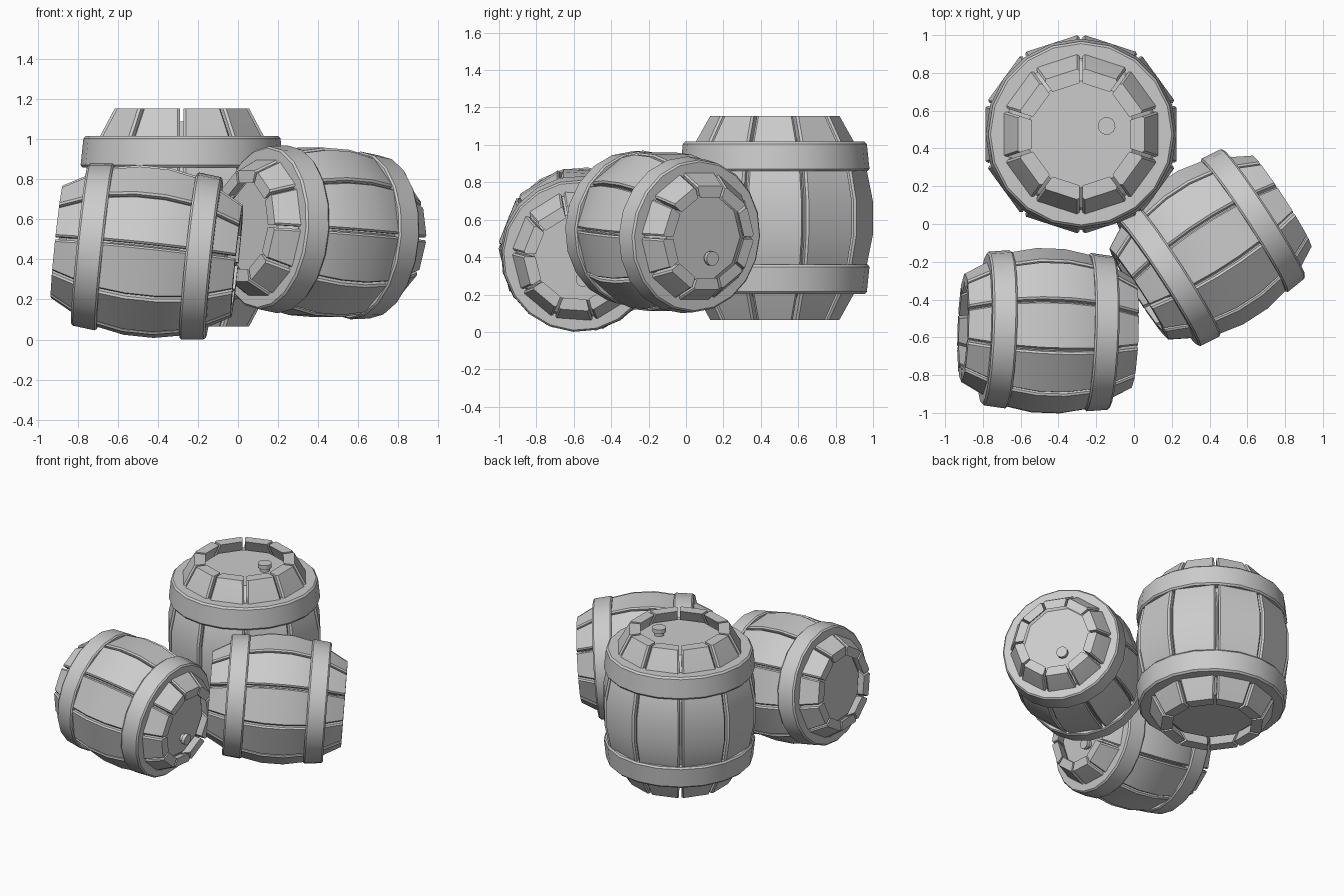
import bpy, bmesh, math
from mathutils import Vector, Matrix

if "Cube" in bpy.data.objects:
    bpy.data.objects.remove(bpy.data.objects["Cube"])

STAVES = 10
HALF = math.pi / STAVES
# stave profile along the barrel axis: (height from middle, flat-to-axis radius)
UPPER = [(0.09, 0.505), (0.25, 0.475), (0.40, 0.412), (0.545, 0.335)]
PROFILE = [(-z, r) for z, r in reversed(UPPER)] + UPPER


def loft(bm, rings, closed=False):
    """Skin a list of equal-length point rings; cap the ends unless closed."""
    rows = [[bm.verts.new(p) for p in ring] for ring in rings]
    n = len(rows[0])
    pairs = list(zip(rows, rows[1:])) + ([(rows[-1], rows[0])] if closed else [])
    for a, b in pairs:
        for i in range(n):
            j = (i + 1) % n
            bm.faces.new((a[i], a[j], b[j], b[i]))
    if not closed:
        bm.faces.new(rows[0])
        bm.faces.new(rows[-1])


def circle(r, z, n, cx=0.0, phase=0.0):
    return [(cx + r * math.cos(phase + 2 * math.pi * i / n),
             r * math.sin(phase + 2 * math.pi * i / n), z) for i in range(n)]


def finish(name, bm, matrix):
    bmesh.ops.recalc_face_normals(bm, faces=bm.faces)
    me = bpy.data.meshes.new(name)
    bm.to_mesh(me)
    bm.free()
    ob = bpy.data.objects.new(name, me)
    bpy.context.collection.objects.link(ob)
    ob.matrix_world = matrix
    bpy.context.view_layer.objects.active = ob
    ob.select_set(True)
    bpy.ops.object.shade_smooth_by_angle(angle=math.radians(27))
    ob.select_set(False)
    return ob


def barrel(name, center, axis, bung_dir, scale):
    # local z runs along the barrel, local x points at the bung
    z = Vector(axis).normalized()
    b = Vector(bung_dir)
    x = (b - z * b.dot(z)).normalized()
    y = z.cross(x)
    m = (Matrix.Translation(center) @ Matrix((x, y, z)).transposed().to_4x4()
         @ Matrix.Scale(scale, 4))

    # staves with chamfered long edges and open grooves between them
    bm = bmesh.new()
    for k in range(STAVES):
        rot = Matrix.Rotation(HALF * (2 * k + 1), 4, 'Z')
        rings = []
        for h, r in PROFILE:
            t = math.tan(HALF)
            inner, edge = r - 0.075, r - 0.013
            sect = [(inner, inner * t - 0.009), (edge, edge * t - 0.009),
                    (r, r * t - 0.022)]
            pts = sect + [(u, -v) for u, v in reversed(sect)]
            rings.append([rot @ Vector((u, v, h)) for u, v in pts])
        loft(bm, rings)
    finish(name + "_staves", bm, m)

    # inner lining that closes the grooves and forms both recessed heads
    bm = bmesh.new()
    lining = PROFILE[1:-1]
    ends = [(-0.48, 0.315)] + lining + [(0.48, 0.315)]
    loft(bm, [circle((r - 0.045) / math.cos(HALF), h, STAVES) for h, r in ends])
    finish(name + "_heads", bm, m)

    # two tapered hoops
    bm = bmesh.new()
    for s in (1, -1):
        sect = [(0.43, 0.25), (0.497, 0.25), (0.506, 0.262), (0.492, 0.395),
                (0.48, 0.407), (0.40, 0.407)]
        loft(bm, [circle(r, s * h, 20) for r, h in sect], closed=True)
    finish(name + "_hoops", bm, m)

    # bung with a wider cap
    bm = bmesh.new()
    loft(bm, [circle(r, h, 12, 0.142) for r, h in
              ((0.034, 0.47), (0.034, 0.505), (0.047, 0.505), (0.047, 0.535))])
    finish(name + "_bung", bm, m)


c, s = math.cos(math.radians(33)), math.sin(math.radians(33))
barrel("upright_barrel", (-0.28, 0.475, 0.61), (0, 0, 1),
       (math.cos(HALF), math.sin(HALF), 0), 1.0)
barrel("left_barrel", (-0.455, -0.565, 0.44), (1, -0.035, -0.105),
       (0, 0.24, -0.97), 0.83)
barrel("right_barrel", (0.405, -0.125, 0.535), (c, s, -0.07),
       (-s * 0.31, c * 0.31, -0.95), 0.83)
